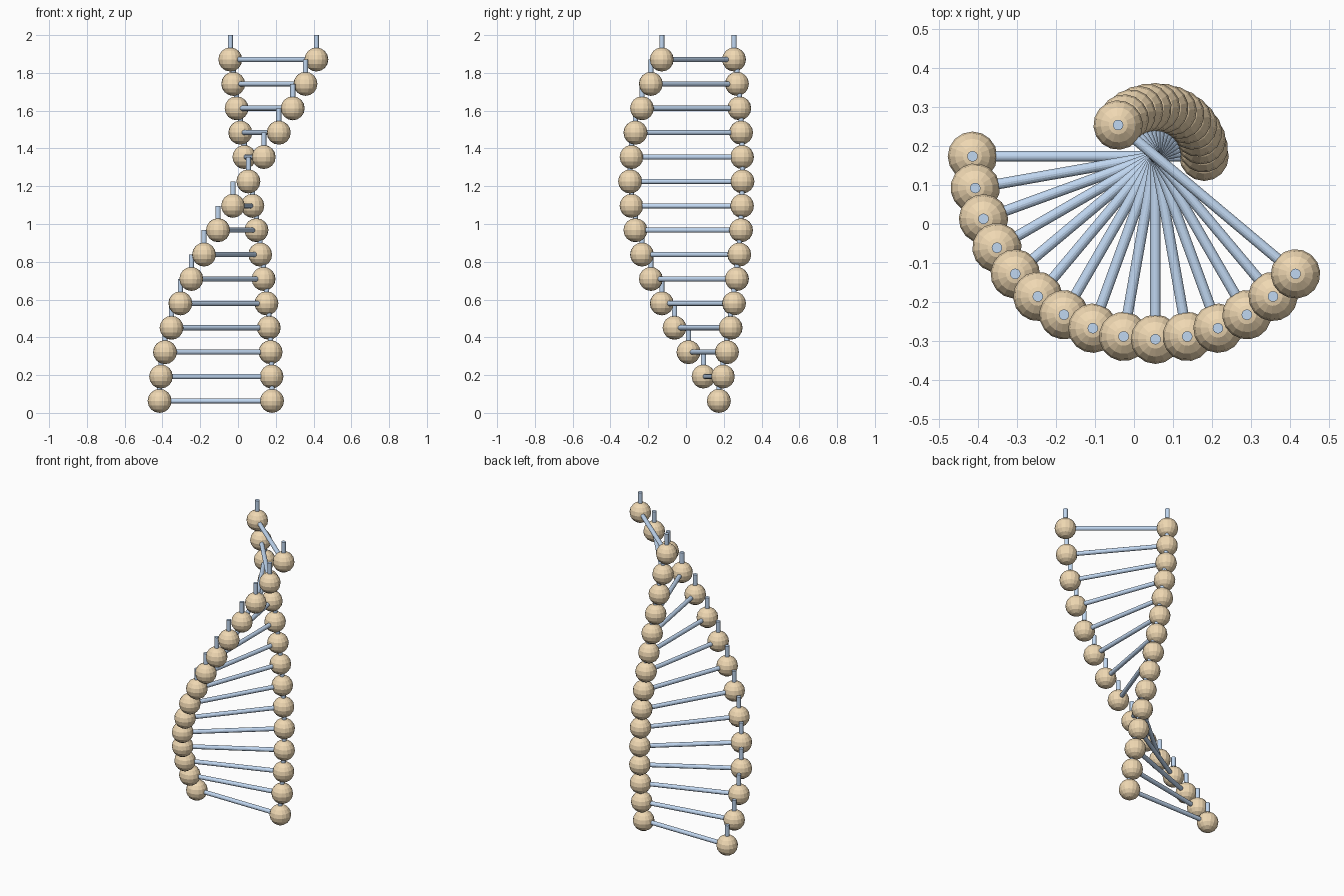
import bpy
from math import radians, cos, sin, pi
from mathutils import Vector

if "Cube" in bpy.data.objects:
    bpy.data.objects.remove(bpy.data.objects["Cube"])

LEVELS = 15
BALL_R = 0.0635
ROD_R = 0.0135
PITCH = (2.0 - BALL_R) / LEVELS
AXIS = Vector((0.055, 0.174, 0))
OUTER, INNER = 0.47, 0.125
TWIST = radians(10)


def material(name, color):
    m = bpy.data.materials.new(name)
    m.diffuse_color = color
    m.use_nodes = True
    m.node_tree.nodes["Principled BSDF"].inputs["Base Color"].default_value = m.diffuse_color
    return m


tan = material("tan", (0.87, 0.69, 0.45, 1))
blue = material("blue", (0.53, 0.68, 0.88, 1))


def finish(name, mat):
    ob = bpy.context.object
    ob.name = name
    ob.data.materials.append(mat)


def ball(name, pos, angle):
    bpy.ops.mesh.primitive_uv_sphere_add(segments=16, ring_count=8, radius=BALL_R,
                                         location=pos, rotation=(0, 0, angle))
    finish(name, tan)


def rod(name, a, b):
    d = b - a
    bpy.ops.mesh.primitive_cylinder_add(vertices=16, radius=ROD_R, depth=d.length,
                                        location=(a + b) / 2)
    bpy.context.object.rotation_euler = d.to_track_quat('Z', 'Y').to_euler()
    finish(name, blue)


# Each level: two balls, a connecting rung, and a post up to the next level
for i in range(LEVELS):
    angle = pi + i * TWIST
    direction = Vector((cos(angle), sin(angle), 0))
    centre = AXIS + Vector((0, 0, BALL_R + i * PITCH))
    outer = centre + direction * OUTER
    inner = centre - direction * INNER
    up = Vector((0, 0, PITCH))
    for side, pos in (("outer", outer), ("inner", inner)):
        ball(f"{side}_ball_{i + 1}", pos, angle)
        rod(f"{side}_post_{i + 1}", pos, pos + up)
    rod(f"rung_{i + 1}", inner, outer)
